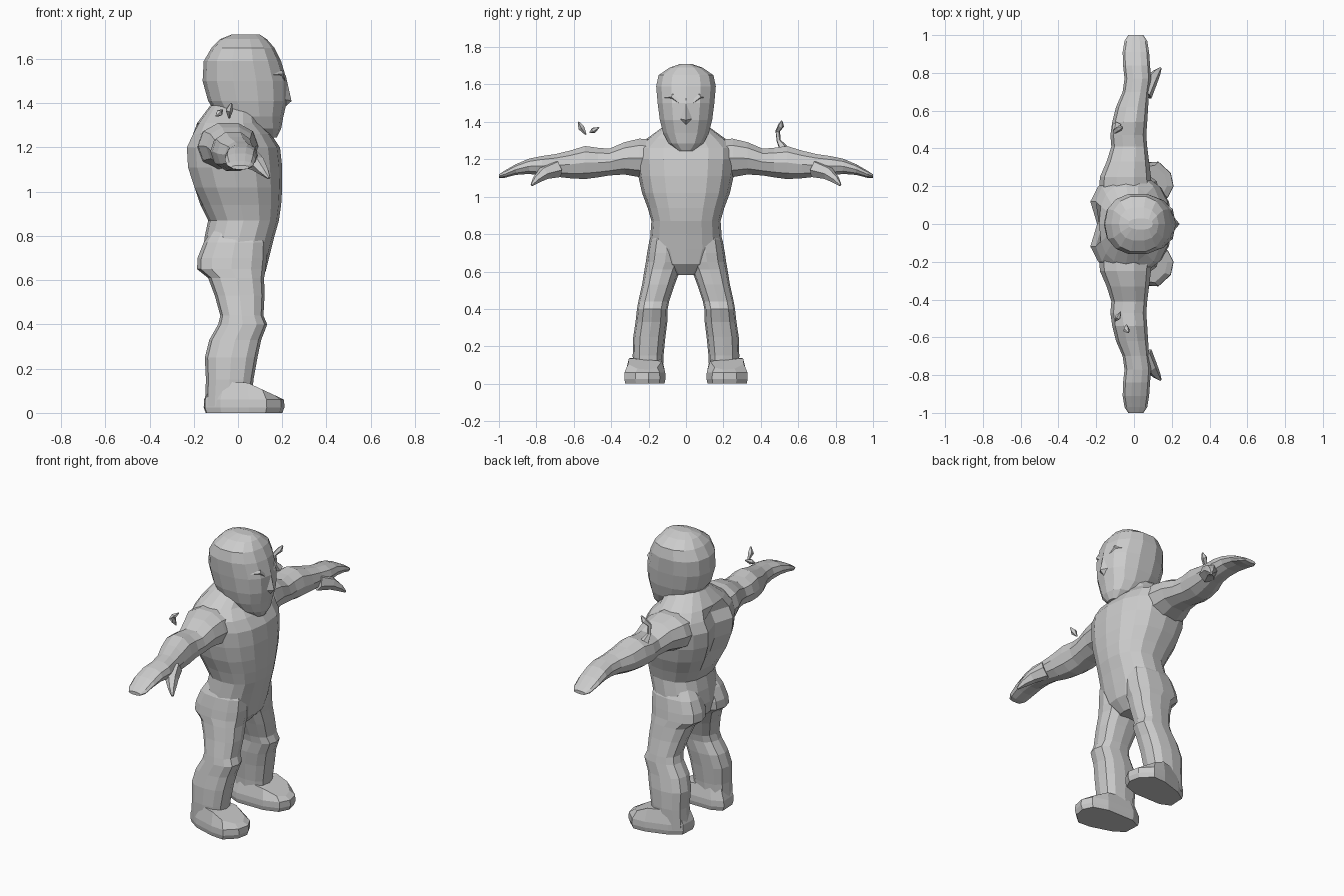
import bpy, bmesh
from math import cos, sin, pi
from mathutils import Vector


def finish(name, bm, mirror=False):
    bmesh.ops.recalc_face_normals(bm, faces=bm.faces)
    mesh = bpy.data.meshes.new(name)
    bm.to_mesh(mesh)
    bm.free()
    ob = bpy.data.objects.new(name, mesh)
    bpy.context.collection.objects.link(ob)
    if mirror:
        ob.modifiers.new("Mirror", 'MIRROR').use_axis = (False, True, False)
    return ob


def skin(rings):
    """Bridge equal-length point rings and cap both ends."""
    bm = bmesh.new()
    vs = [[bm.verts.new(p) for p in r] for r in rings]
    n = len(vs[0])
    for a, b in zip(vs, vs[1:]):
        for i in range(n):
            j = (i + 1) % n
            bm.faces.new((a[i], a[j], b[j], b[i]))
    bm.faces.new(vs[0])
    bm.faces.new(vs[-1])
    return bm


def section(a0, a1, b0, b1, n, power):
    """Rounded outline filling the box a0..a1, b0..b1."""
    pts = []
    for i in range(n):
        c, s = cos(2 * pi * i / n), sin(2 * pi * i / n)
        c = abs(c) ** (2 / power) * (1 if c > 0 else -1)
        s = abs(s) ** (2 / power) * (1 if s > 0 else -1)
        pts.append(((a0 + a1) / 2 + (a1 - a0) / 2 * c,
                    (b0 + b1) / 2 + (b1 - b0) / 2 * s))
    return pts


def loft_z(rows, n=12, power=2.3):
    return skin([[(x, y, z) for x, y in section(*r, n, power)] for z, *r in rows])


def loft_y(rows, n=10, power=2.2):
    return skin([[(x, y, z) for x, z in section(*r, n, power)] for y, *r in rows])


def tube(name, path, sides=6, flat=1.0, mirror=False):
    """Tapered tube along (x, y, z, radius) points."""
    pts = [Vector(p[:3]) for p in path]
    rings = []
    for i, p in enumerate(pts):
        d = (pts[min(i + 1, len(pts) - 1)] - pts[max(i - 1, 0)]).normalized()
        u = d.cross(Vector((1, 0.2, 0.1))).normalized()
        v = d.cross(u)
        r = path[i][3]
        rings.append([p + u * r * flat * cos(2 * pi * k / sides)
                      + v * r * sin(2 * pi * k / sides) for k in range(sides)])
    return finish(name, skin(rings), mirror)


# Torso: z, back, front, left, right
torso = [(z, b, f, -w, w) for z, b, f, w in (
    (0.58, -0.06, 0.07, 0.07), (0.64, -0.14, 0.125, 0.15), (0.72, -0.16, 0.145, 0.195),
    (0.80, -0.15, 0.165, 0.19), (0.87, -0.135, 0.185, 0.185), (0.94, -0.17, 0.195, 0.205),
    (1.02, -0.21, 0.20, 0.235), (1.11, -0.24, 0.20, 0.255), (1.20, -0.245, 0.19, 0.265),
    (1.26, -0.215, 0.15, 0.265), (1.31, -0.185, 0.10, 0.21), (1.39, -0.125, 0.08, 0.10))]
bm = loft_z(torso, 16, 2.4)
for v in bm.verts:  # spine groove between the back muscles
    if v.co.x < -0.1 and abs(v.co.y) < 0.03 and 0.95 < v.co.z < 1.3:
        v.co.x += 0.05
finish("torso", bm)

# Head, jaw pushed forward of the neck
head = [(z, b, f, -w, w) for z, b, f, w in (
    (1.245, 0.07, 0.175, 0.045), (1.285, -0.02, 0.195, 0.095), (1.34, -0.09, 0.205, 0.125),
    (1.41, -0.135, 0.222, 0.143), (1.50, -0.16, 0.222, 0.155), (1.59, -0.155, 0.195, 0.163),
    (1.65, -0.12, 0.165, 0.15), (1.69, -0.08, 0.13, 0.09), (1.71, -0.03, 0.10, 0.03))]
finish("head", loft_z(head, 14, 2.3))

# Nose wedge and brow ridges
bm = bmesh.new()
nose = [bm.verts.new(p) for p in ((0.215, 0, 1.53), (0.242, 0, 1.41), (0.20, 0.05, 1.42),
                                  (0.20, -0.05, 1.42), (0.20, 0, 1.37))]
for f in ((0, 2, 1), (0, 1, 3), (1, 2, 4), (1, 4, 3), (0, 3, 4, 2)):
    bm.faces.new([nose[i] for i in f])
finish("nose", bm)
tube("brow", [(0.205, 0.02, 1.49, 0.012), (0.192, 0.07, 1.535, 0.016),
              (0.14, 0.12, 1.53, 0.01)], 5, mirror=True)

# Arms: y, back, front, bottom, top
arm = [(0.12, -0.19, 0.10, 1.08, 1.31), (0.25, -0.18, 0.09, 1.10, 1.315),
       (0.33, -0.145, 0.08, 1.115, 1.295), (0.41, -0.12, 0.07, 1.11, 1.26),
       (0.47, -0.125, 0.065, 1.10, 1.265), (0.54, -0.115, 0.07, 1.09, 1.275),
       (0.62, -0.095, 0.075, 1.095, 1.25), (0.70, -0.06, 0.08, 1.105, 1.23),
       (0.77, -0.05, 0.09, 1.11, 1.22), (0.84, -0.058, 0.085, 1.12, 1.205),
       (0.91, -0.06, 0.08, 1.115, 1.175), (0.97, -0.05, 0.07, 1.10, 1.14),
       (1.00, -0.03, 0.05, 1.10, 1.12)]
finish("arm", loft_y(arm), True)
tube("thumb", [(0.05, 0.69, 1.15, 0.05), (0.09, 0.76, 1.125, 0.037),
               (0.12, 0.80, 1.09, 0.022), (0.14, 0.825, 1.062, 0.007)], mirror=True)

# Legs: z, back, front, inner, outer
leg = [(0.03, -0.15, 0.06, 0.125, 0.28), (0.15, -0.145, 0.07, 0.12, 0.285),
       (0.25, -0.15, 0.088, 0.11, 0.282), (0.33, -0.13, 0.105, 0.10, 0.27),
       (0.40, -0.09, 0.132, 0.098, 0.262), (0.44, -0.08, 0.115, 0.09, 0.255),
       (0.53, -0.105, 0.12, 0.06, 0.235), (0.61, -0.135, 0.118, 0.03, 0.222),
       (0.65, -0.185, 0.125, 0.01, 0.215), (0.70, -0.183, 0.13, 0.005, 0.208),
       (0.77, -0.155, 0.13, 0.01, 0.195), (0.84, -0.11, 0.10, 0.03, 0.16)]
finish("leg", loft_z(leg, 12, 2.5), True)

# Feet: sole outline, widened slightly, then a sloping instep
sole = [(-0.155, 0.14), (-0.15, 0.24), (-0.08, 0.285), (0.05, 0.325), (0.13, 0.33),
        (0.195, 0.27), (0.21, 0.20), (0.18, 0.14), (0.09, 0.11), (-0.09, 0.11)]


def foot_ring(scale, height):
    return [(0.02 + (x - 0.02) * scale, 0.215 + (y - 0.215) * scale, height(x))
            for x, y in sole]


bm = skin([foot_ring(0.95, lambda x: 0.0), foot_ring(1.0, lambda x: 0.025),
           foot_ring(0.99, lambda x: 0.06),
           foot_ring(0.82, lambda x: min(0.14, 0.155 - 0.38 * max(0, x)))])
bmesh.ops.triangulate(bm, faces=[f for f in bm.faces if len(f.verts) > 4])
finish("foot", bm, True)

# Loose curl on one forearm and flakes above the other
tube("curl", [(-0.09, 0.52, 1.26, 0.025), (-0.10, 0.495, 1.30, 0.012),
              (-0.10, 0.49, 1.35, 0.013), (-0.075, 0.508, 1.38, 0.017),
              (-0.06, 0.512, 1.405, 0.004)], 5)
tube("flake_large", [(-0.03, -0.575, 1.40, 0.004), (-0.04, -0.56, 1.37, 0.018),
                     (-0.04, -0.535, 1.332, 0.004)], 5)
tube("flake_small", [(-0.10, -0.515, 1.342, 0.003), (-0.085, -0.495, 1.355, 0.016),
                     (-0.07, -0.465, 1.37, 0.003)], 5)
